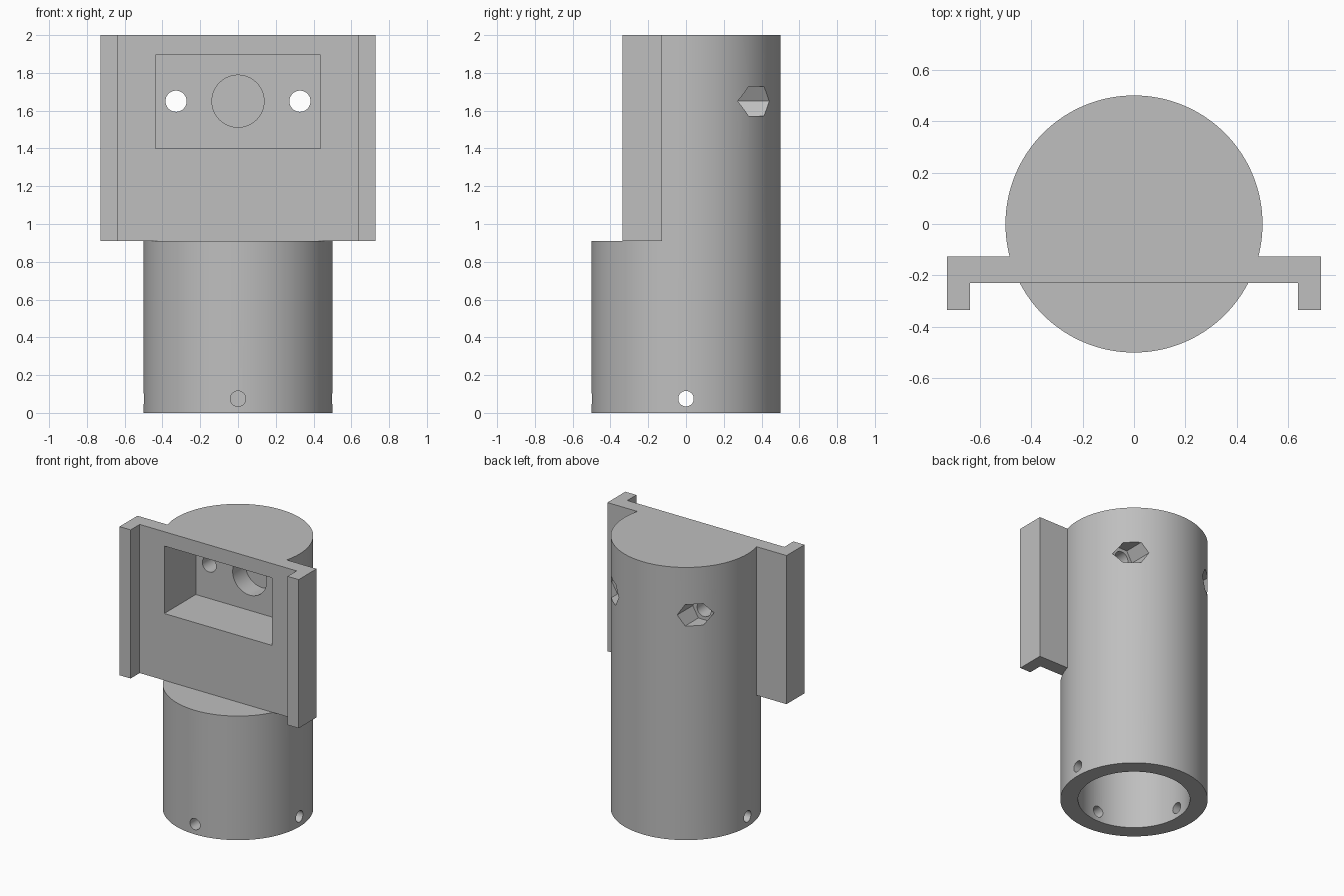
import bpy
import math

old = bpy.data.objects.get("Cube")
if old:
    bpy.data.objects.remove(old, do_unlink=True)

GREY = 0.52
grey = bpy.data.materials.new("plain grey")
grey.use_nodes = True
grey.diffuse_color = (GREY, GREY, GREY, 1)
grey.node_tree.nodes["Principled BSDF"].inputs["Base Color"].default_value = (GREY, GREY, GREY, 1)


def box(name, x, y, z):
    """Box from (min, max) ranges."""
    bpy.ops.mesh.primitive_cube_add(size=1, location=[sum(r) / 2 for r in (x, y, z)])
    ob = bpy.context.object
    ob.name = name
    ob.scale = [r[1] - r[0] for r in (x, y, z)]
    bpy.ops.object.transform_apply(location=True, rotation=True, scale=True)
    ob.data.materials.append(grey)
    return ob


def rod(name, axis, radius, span, at, sides=48):
    """Cylinder along an axis over a span; 'at' gives the other two coordinates in order."""
    centre = list(at)
    centre.insert("xyz".index(axis), sum(span) / 2)
    turn = {"x": (0, math.pi / 2, 0), "y": (math.pi / 2, 0, 0), "z": (0, 0, 0)}[axis]
    bpy.ops.mesh.primitive_cylinder_add(vertices=sides, radius=radius, depth=span[1] - span[0],
                                        location=centre, rotation=turn)
    ob = bpy.context.object
    ob.name = name
    bpy.ops.object.transform_apply(location=True, rotation=True, scale=True)
    ob.data.materials.append(grey)
    return ob


def combine(target, other, operation):
    mod = target.modifiers.new(other.name, "BOOLEAN")
    mod.operation = operation
    mod.solver = "EXACT"
    mod.object = other
    bpy.context.view_layer.objects.active = target
    bpy.ops.object.modifier_apply(modifier=mod.name)
    bpy.data.objects.remove(other, do_unlink=True)


STEP, TOP, FACE = 0.91, 2.0, -0.23
HOLE_Z, PIN_Z = 1.65, 0.075

# Round body with the upper front sliced flat
body = rod("sensor_holder_body", "z", 0.5, (0, TOP), (0, 0), 128)
combine(body, box("front_slice", (-1, 1), (-1, FACE), (STEP, 2.2)), "DIFFERENCE")

# Mounting plate with a lip along each side edge
plate = box("mounting_plate", (-0.727, 0.727), (-0.335, -0.127), (STEP, TOP))
combine(plate, box("plate_channel", (-0.637, 0.637), (-0.5, FACE), (0.5, 2.2)), "DIFFERENCE")
combine(body, plate, "UNION")

# Rectangular pocket and round recess behind it
combine(body, box("pocket", (-0.437, 0.437), (-0.5, 0.135), (1.4, 1.895)), "DIFFERENCE")
combine(body, rod("round_recess", "y", 0.138, (0, 0.28), (0, HOLE_Z), 64), "DIFFERENCE")

# Screw holes and hexagonal nut sockets at the back
for side in (-1, 1):
    x = side * 0.328
    combine(body, rod("screw_hole", "y", 0.056, (0, 0.6), (x, HOLE_Z)), "DIFFERENCE")
    socket = rod("nut_socket", "y", 0.091, (0.26, 0.6), (0, 0), 6)
    # Points of the hexagon lie level
    socket.rotation_euler.y = math.pi / 6
    socket.location = (x, 0, HOLE_Z)
    bpy.context.view_layer.update()
    combine(body, socket, "DIFFERENCE")

# Bottom bore and three pin holes: both sides and the front
combine(body, rod("bore", "z", 0.38, (-0.1, 0.8), (0, 0), 128), "DIFFERENCE")
combine(body, rod("side_pin_holes", "x", 0.041, (-0.7, 0.7), (0, PIN_Z), 32), "DIFFERENCE")
combine(body, rod("front_pin_hole", "y", 0.041, (-0.7, 0), (0, PIN_Z), 32), "DIFFERENCE")

# Smooth curved walls, sharp edges
bpy.ops.object.select_all(action="DESELECT")
body.select_set(True)
bpy.context.view_layer.objects.active = body
bpy.ops.object.shade_smooth_by_angle(angle=math.radians(30))
